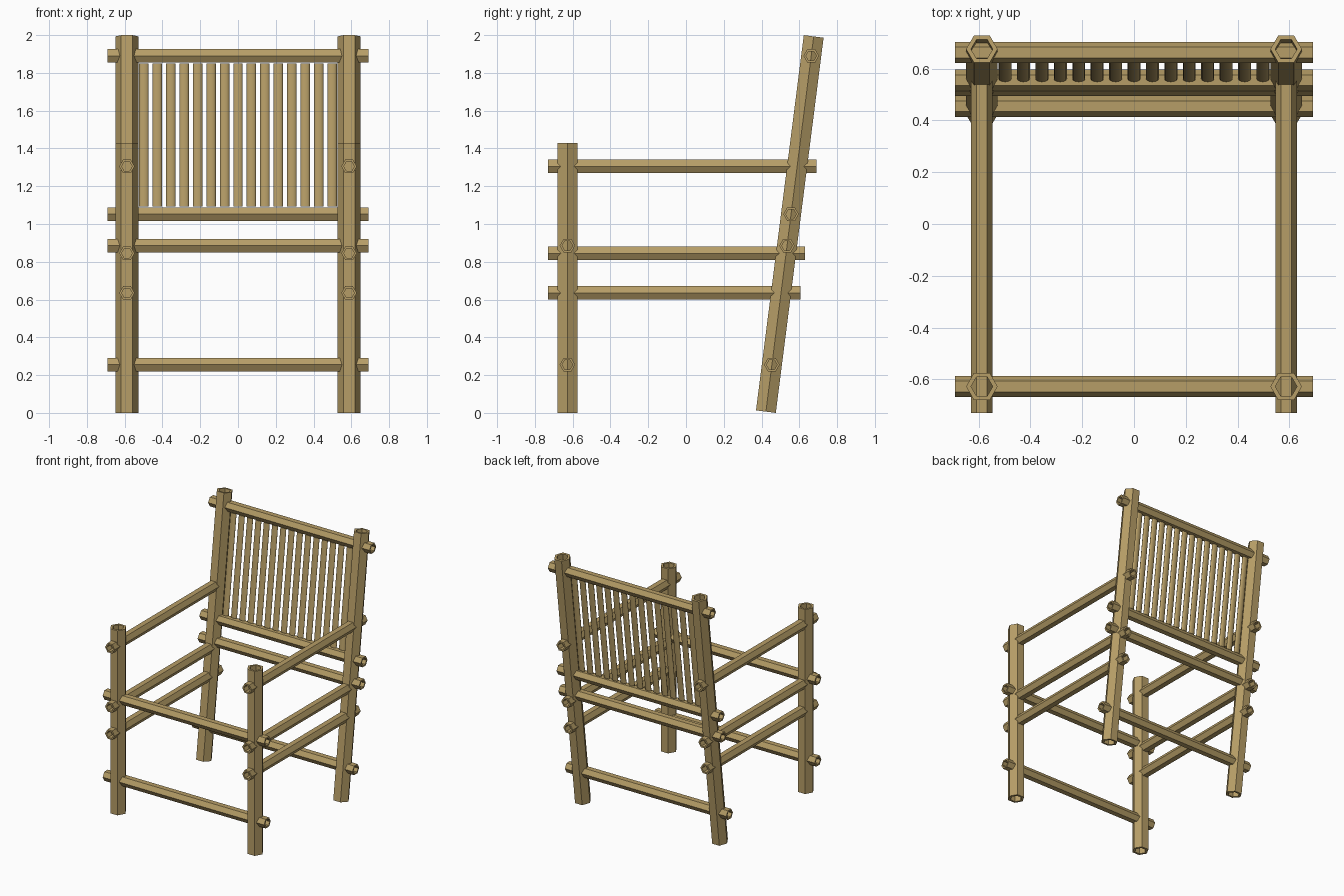
import bpy, bmesh, math
from mathutils import Vector

if "Cube" in bpy.data.objects:
    bpy.data.objects.remove(bpy.data.objects["Cube"])

bamboo = bpy.data.materials.new("bamboo_tan")
bamboo.diffuse_color = (0.47, 0.34, 0.135, 1)
bamboo.use_nodes = True
bamboo.node_tree.nodes["Principled BSDF"].inputs["Base Color"].default_value = bamboo.diffuse_color

POST_X = 0.588      # post centre lines
FRONT_Y = -0.628


def back_y(z):
    """Centre line of the reclined back posts."""
    return 0.423 + (z - 0.0067) * (0.676 - 0.423) / (1.993 - 0.0067)


def finish(name, bm):
    bmesh.ops.recalc_face_normals(bm, faces=bm.faces)
    mesh = bpy.data.meshes.new(name)
    bm.to_mesh(mesh)
    bm.free()
    mesh.materials.append(bamboo)
    obj = bpy.data.objects.new(name, mesh)
    bpy.context.collection.objects.link(obj)
    return obj


def ring(bm, centre, u, v, ru, rv, n):
    return [bm.verts.new(centre + u * ru * math.cos(2 * math.pi * i / n)
                         + v * rv * math.sin(2 * math.pi * i / n)) for i in range(n)]


def bridge(bm, a, b):
    n = len(a)
    for i in range(n):
        j = (i + 1) % n
        bm.faces.new((a[i], a[j], b[j], b[i]))


def tube(name, start, end, corner, outer, inner):
    """Open six-sided cane with a corner pointing along the given axis."""
    start, end, u = Vector(start), Vector(end), Vector(corner)
    v = (end - start).normalized().cross(u)
    bm = bmesh.new()
    o0, o1, i1, i0 = [ring(bm, c, u, v, r, r, 6) for c, r in
                      ((start, outer), (end, outer), (end, inner), (start, inner))]
    for a, b in ((o0, o1), (o1, i1), (i1, i0), (i0, o0)):
        bridge(bm, a, b)
    return finish(name, bm)


def slat(name, x, z0, z1):
    """Thin rounded cane strip following the slope of the back."""
    start, end = Vector((x, back_y(z0), z0)), Vector((x, back_y(z1), z1))
    u, v = Vector((1, 0, 0)), Vector((0, 1, 0))
    bm = bmesh.new()
    a, b = [ring(bm, c, u, v, 0.025, 0.012, 12) for c in (start, end)]
    bridge(bm, a, b)
    bm.faces.new(a)
    bm.faces.new(b)
    obj = finish(name, bm)
    obj.data.shade_smooth()
    obj.data.set_sharp_from_angle(angle=math.radians(50))


X, Y = (1, 0, 0), (0, 1, 0)

# Posts and side rails, left and right
for side, s in (("left", -1), ("right", 1)):
    x = s * POST_X
    tube(f"front_post_{side}", (x, FRONT_Y, 0), (x, FRONT_Y, 1.43), X, 0.061, 0.042)
    tube(f"back_post_{side}", (x, 0.423, 0.0067), (x, 0.676, 1.993), X, 0.061, 0.042)
    for part, z, y_end in (("arm_rail", 1.305, 0.69),
                           ("seat_side_rail", 0.845, 0.63),
                           ("lower_side_rail", 0.635, 0.605)):
        tube(f"{part}_{side}", (x, -0.73, z), (x, y_end, z), X, 0.041, 0.028)

# Cross rails
for part, y, z in (("front_stretcher", FRONT_Y, 0.255),
                   ("seat_front_rail", FRONT_Y, 0.885),
                   ("back_stretcher", back_y(0.255), 0.255),
                   ("seat_back_rail", back_y(0.885), 0.885),
                   ("backrest_bottom_rail", back_y(1.052), 1.052),
                   ("backrest_top_rail", back_y(1.89), 1.89)):
    tube(part, (-0.692, y, z), (0.692, y, z), Y, 0.041, 0.028)

# Backrest slats
for i in range(15):
    slat(f"back_slat_{i + 1}", (i - 7) * 0.0712, 1.093, 1.85)
